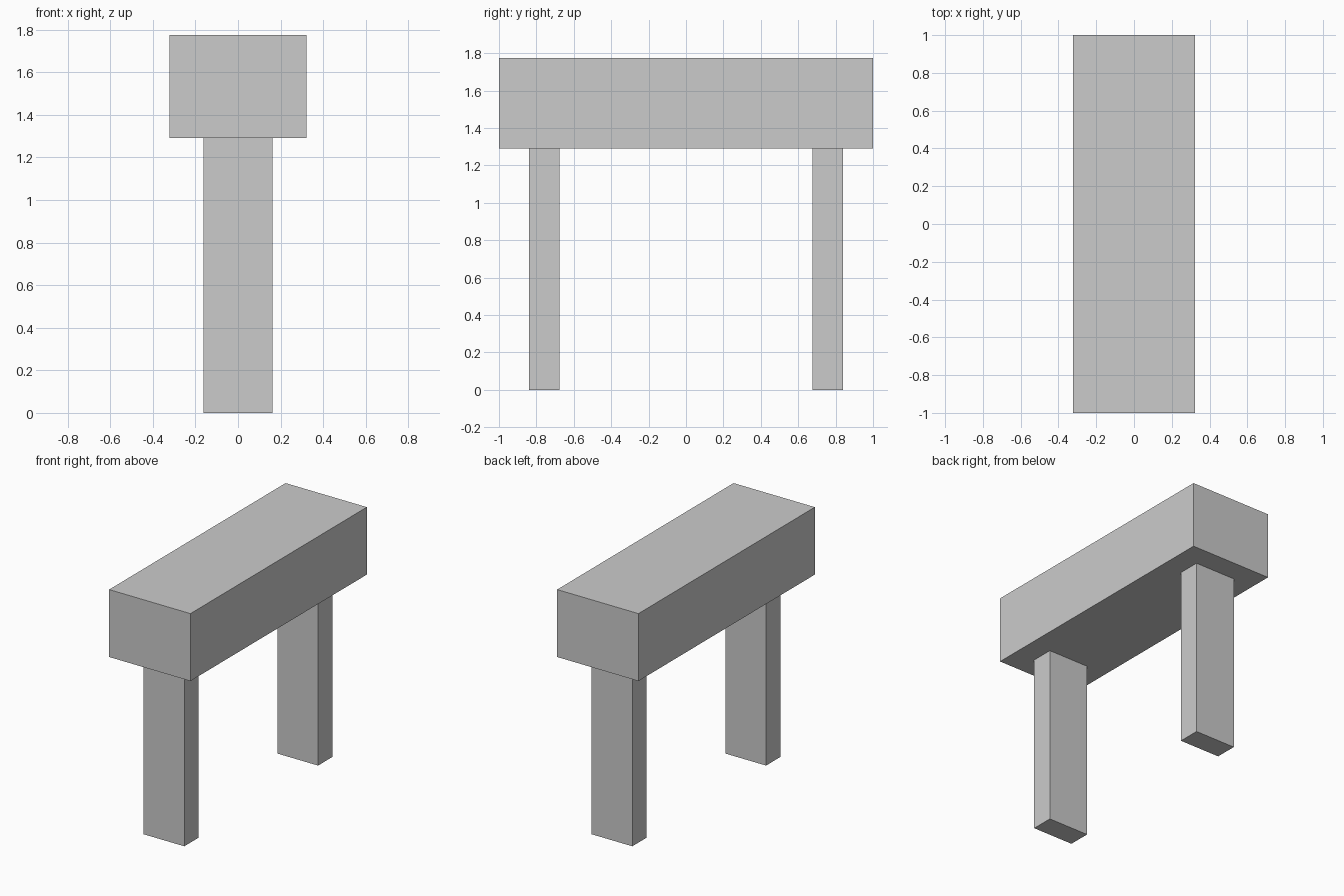
import bpy

if "Cube" in bpy.data.objects:
    bpy.data.objects.remove(bpy.data.objects["Cube"])


def box(name, size, centre):
    """Add a flat-faced box with its scale applied."""
    bpy.ops.mesh.primitive_cube_add(size=1, location=centre)
    obj = bpy.context.object
    obj.name = name
    obj.scale = size
    bpy.ops.object.transform_apply(location=False, rotation=False, scale=True)
    return obj


U = 2 / 12.4          # module: leg thickness
LEG_H = 8 * U
BEAM_H = 3 * U

# Heavy top beam
box("top_beam", (4 * U, 2.0, BEAM_H), (0, 0, LEG_H + BEAM_H / 2))

# Two slab legs, mirrored front to back
for name, side in (("front_leg", -1), ("back_leg", 1)):
    box(name, (2 * U, U, LEG_H), (0, side * 4.7 * U, LEG_H / 2))
